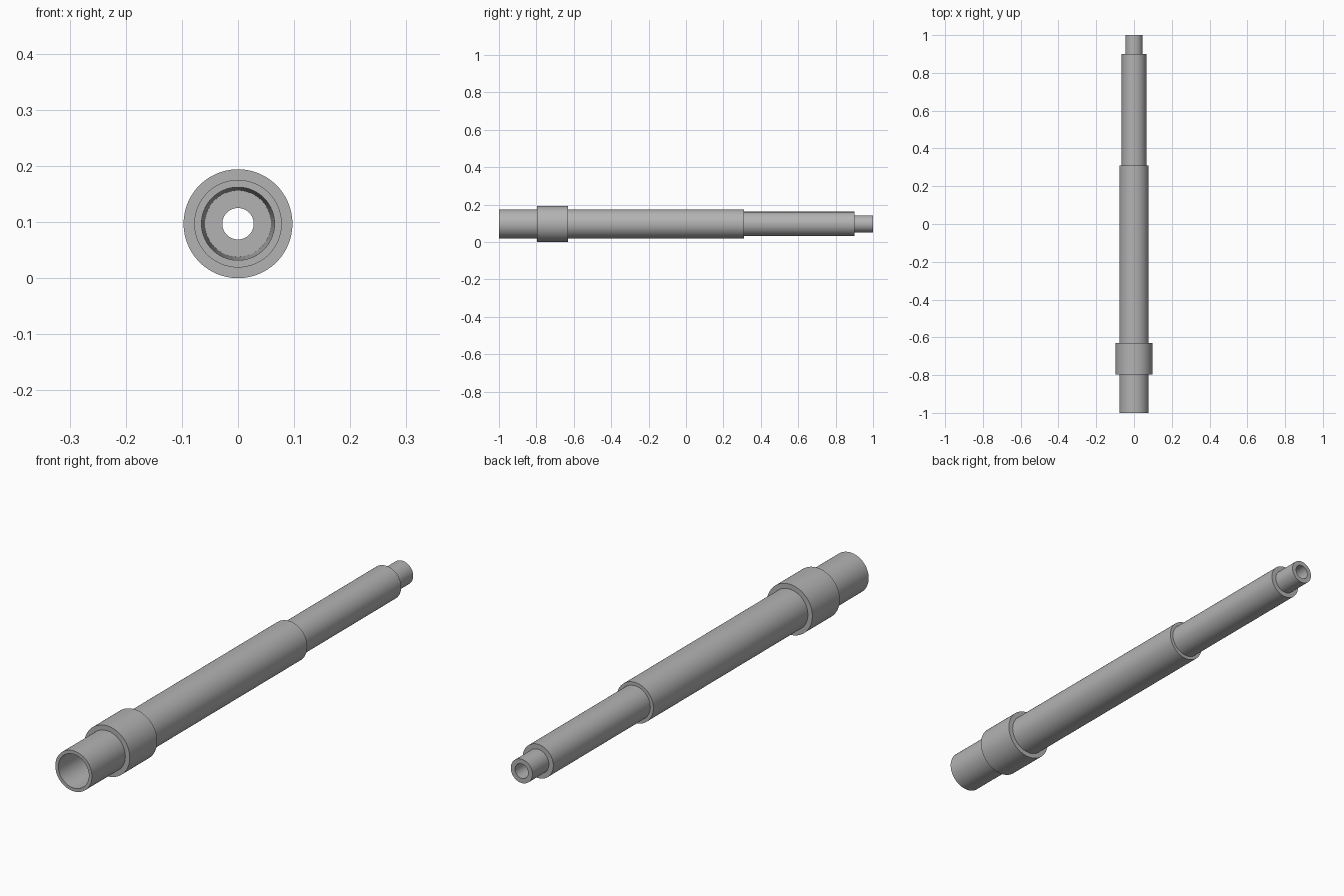
import bpy, bmesh, math

cube = bpy.data.objects.get("Cube")
if cube:
    bpy.data.objects.remove(cube, do_unlink=True)

AXIS_Z = 0.097
SIDES = 96

steel = bpy.data.materials.new("grey_steel")
steel.use_nodes = True
grey = (0.45, 0.45, 0.45, 1)
steel.diffuse_color = grey
steel.node_tree.nodes["Principled BSDF"].inputs["Base Color"].default_value = grey


def lathe(name, profile):
    """Revolve a closed (y, radius) profile about the tube axis."""
    bm = bmesh.new()
    rings = []
    for y, r in profile:
        angles = [2 * math.pi * i / SIDES for i in range(SIDES)]
        rings.append([bm.verts.new((r * math.cos(a), y, AXIS_Z + r * math.sin(a))) for a in angles])
    for k, ring in enumerate(rings):
        following = rings[(k + 1) % len(rings)]
        for i in range(SIDES):
            j = (i + 1) % SIDES
            bm.faces.new((ring[i], ring[j], following[j], following[i]))
    bmesh.ops.recalc_face_normals(bm, faces=bm.faces)
    mesh = bpy.data.meshes.new(name)
    bm.to_mesh(mesh)
    bm.free()
    mesh.materials.append(steel)
    obj = bpy.data.objects.new(name, mesh)
    bpy.context.collection.objects.link(obj)
    bpy.ops.object.select_all(action="DESELECT")
    obj.select_set(True)
    bpy.context.view_layer.objects.active = obj
    bpy.ops.object.shade_smooth_by_angle(angle=math.radians(30))
    return obj


# Stepped hollow tube: outside from front to back, then the bore and tapered socket
lathe("stepped_tube", [
    (-1.0, 0.078), (-0.797, 0.078),                 # front sleeve
    (-0.797, 0.097), (-0.63, 0.097),                # collar
    (-0.63, 0.078), (0.31, 0.078),                  # main body
    (0.31, 0.065), (0.90, 0.065),                   # slimmer section
    (0.90, 0.046), (1.0, 0.046),                    # tip
    (1.0, 0.028), (-0.6, 0.028),                    # narrow bore
    (-0.6, 0.059), (-1.0, 0.065),                   # tapered socket
])
